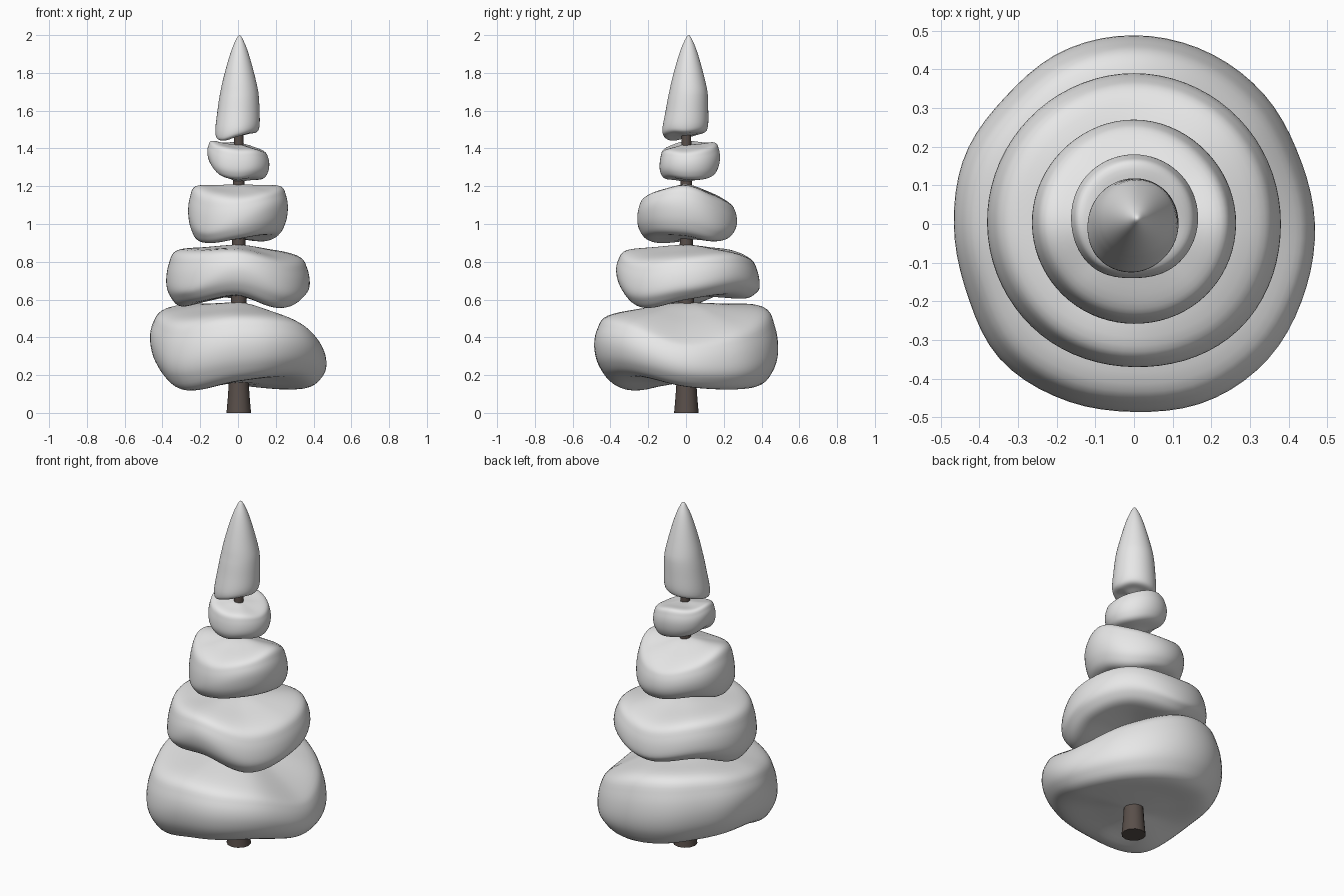
import bpy, bmesh, math

if "Cube" in bpy.data.objects:
    bpy.data.objects.remove(bpy.data.objects["Cube"])

N = 72          # segments round each snow tier
STEPS = 5       # samples between profile points

def material(name, c):
    m = bpy.data.materials.new(name)
    m.diffuse_color = (*c, 1)
    m.use_nodes = True
    m.node_tree.nodes["Principled BSDF"].inputs["Base Color"].default_value = m.diffuse_color
    return m

snow = material("snow grey", (0.8, 0.8, 0.8))
bark = material("dark bark", (0.10, 0.078, 0.068))

def cr(a, b, c, d, t):
    """Catmull-Rom interpolation"""
    return 0.5 * (2*b + (c-a)*t + (2*a-5*b+4*c-d)*t*t + (3*b-a-3*c+d)*t**3)

def ring(vals, ang):
    """Smooth periodic lookup of evenly spaced values"""
    n = len(vals)
    u = ang / (2*math.pi) * n
    i = int(u)
    return cr(*[vals[(i+k) % n] for k in (-1, 0, 1, 2)], u - i)

def lerp(a, b, t):
    return a + (b-a)*t

def smooth_profile(pts):
    """Curve through (radius, z) points, both ends on the axis"""
    ext = [(-pts[1][0], pts[1][1])] + pts + [(-pts[-2][0], pts[-2][1])]
    out = []
    for i in range(1, len(ext)-2):
        for s in range(STEPS):
            t = s / STEPS
            out.append(tuple(cr(*[ext[i+k][c] for k in (-1, 0, 1, 2)], t) for c in (0, 1)))
    return out + [pts[-1]]

def loft(name, profile_at, mat, n=N, shift=lambda z: (0, 0)):
    """Closed body whose profile changes with the angle"""
    bm = bmesh.new()
    cols = [profile_at(2*math.pi*i/n) for i in range(n)]
    m = len(cols[0])
    low = bm.verts.new((0, 0, cols[0][0][1]))
    top = bm.verts.new((0, 0, cols[0][-1][1]))
    g = []
    for i, col in enumerate(cols):
        a = 2*math.pi*i/n
        g.append([bm.verts.new((r*math.cos(a), r*math.sin(a), z)) for r, z in col[1:-1]])
    for i in range(n):
        p, q = g[i], g[(i+1) % n]
        bm.faces.new((low, q[0], p[0]))
        bm.faces.new((top, p[-1], q[-1]))
        for j in range(m-3):
            bm.faces.new((p[j], q[j], q[j+1], p[j+1]))
    for v in bm.verts:
        dx, dy = shift(v.co.z)
        v.co.x += dx
        v.co.y += dy
    for f in bm.faces:
        f.smooth = True
    bmesh.ops.recalc_face_normals(bm, faces=bm.faces)
    me = bpy.data.meshes.new(name)
    bm.to_mesh(me)
    bm.free()
    me.materials.append(mat)
    ob = bpy.data.objects.new(name, me)
    bpy.context.collection.objects.link(ob)
    return ob

def tier(name, R, top, mid, bot, ctop, cbot):
    """Drooping snow cushion: radius, shoulder, waist and hem every 45 degrees"""
    def prof(a):
        r, zt, ze, zb = (ring(v, a) for v in (R, top, mid, bot))
        return smooth_profile([
            (0, cbot), (0.42*r, lerp(cbot, zb, .5)), (0.79*r, zb),
            (0.945*r, lerp(zb, ze, .42)), (r, ze), (0.965*r, lerp(ze, zt, .58)),
            (0.85*r, zt), (0.45*r, lerp(zt, ctop, .58)), (0, ctop)])
    loft(name, prof, snow)

# Snow tiers, angles start at +x and go anticlockwise
tier("snow_tier_1",
     [.468, .462, .475, .484, .488, .484, .468, .472,
      .466, .468, .492, .49, .486, .496, .492, .476],
     [.39, .45, .55, .57, .535, .49, .515, .49],
     [.25, .25, .33, .38, .39, .28, .35, .35],
     [.14, .125, .15, .19, .20, .12, .175, .2], .585, .16)
tier("snow_tier_2",
     [.38, .385, .39, .385, .38, .375, .37, .385],
     [.825, .845, .82, .86, .86, .85, .86, .81],
     [.68, .72, .67, .72, .69, .67, .75, .65],
     [.60, .63, .605, .635, .565, .59, .625, .555], .89, .62)
tier("snow_tier_3",
     [.264, .265, .27, .266, .264, .26, .258, .262],
     [1.20, 1.14, 1.11, 1.15, 1.20, 1.16, 1.14, 1.17],
     [1.08, 1.00, 1.01, 1.05, 1.06, .98, 1.02, 1.08],
     [.945, .91, .925, .95, .915, .90, .925, .95], 1.21, .92)
tier("snow_tier_4",
     [.165, .176, .18, .175, .162, .155, .14, .152],
     [1.38, 1.40, 1.43, 1.43, 1.44, 1.41, 1.39, 1.39],
     [1.31, 1.32, 1.35, 1.36, 1.38, 1.32, 1.30, 1.31],
     [1.24, 1.24, 1.26, 1.28, 1.30, 1.255, 1.24, 1.25], 1.42, 1.225)

# Pointed snow cap, its tip leaning slightly back
cap_r = [.113, .114, .115, .117, .12, .128, .125, .117]
cap_b = [1.485, 1.49, 1.485, 1.475, 1.455, 1.44, 1.465, 1.485]

def cap_profile(a):
    r, zb = ring(cap_r, a), ring(cap_b, a)
    s = lerp(r, .113, .7)
    return smooth_profile([
        (0, 1.465), (0.5*r, lerp(1.465, zb, .6)), (0.88*r, zb + .002), (r, zb + .035),
        (lerp(r, .108, .6), 1.6), (.88*s, 1.7), (.68*s, 1.8), (.43*s, 1.9),
        (.21*s, 1.965), (0, 2.0)])

def lean(z):
    t = max(0, min(1, (z - 1.5) / .2))
    return .008*t, .014*t

loft("snow_cap", cap_profile, snow, shift=lean)

# Tapered trunk through all tiers
trunk_pts = [(0, 0), (.065, 0), (.058, .08), (.05, .2), (.041, .6),
             (.035, .9), (.03, 1.22), (.025, 1.48), (0, 1.5)]
trunk = loft("trunk", lambda a: trunk_pts, bark, 12, lambda z: (.004, .002))
bpy.context.view_layer.objects.active = trunk
trunk.select_set(True)
bpy.ops.object.shade_smooth_by_angle(angle=math.radians(40))
